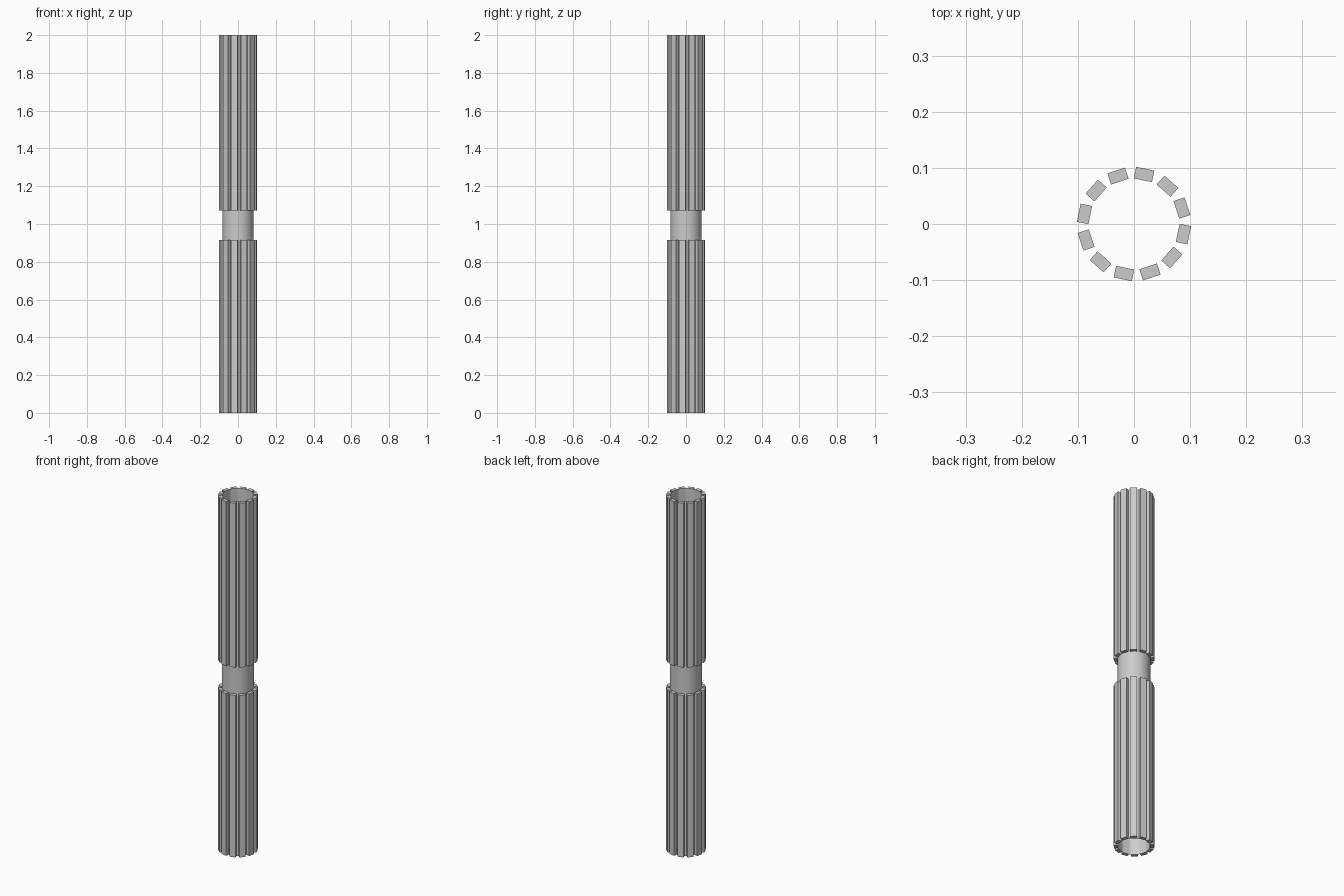
import bpy
from math import radians, cos, sin
from mathutils import Matrix
import bmesh

cube = bpy.data.objects.get("Cube")
if cube:
    bpy.data.objects.remove(cube, do_unlink=True)

grey = bpy.data.materials.new("light_grey")
grey.use_nodes = True
colour = (0.6, 0.6, 0.6, 1)
grey.diffuse_color = colour
grey.node_tree.nodes["Principled BSDF"].inputs["Base Color"].default_value = colour


def finish(name, bm):
    mesh = bpy.data.meshes.new(name)
    bm.to_mesh(mesh)
    bm.free()
    mesh.materials.append(grey)
    obj = bpy.data.objects.new(name, mesh)
    bpy.context.collection.objects.link(obj)
    return obj


def slat_ring(name, bottom, top):
    """Twelve upright slats standing radially around the tube."""
    bm = bmesh.new()
    for i in range(12):
        angle = radians(18.5 + 30 * i)
        place = (Matrix.Rotation(angle, 4, 'Z')
                 @ Matrix.Translation((0.09, 0, (bottom + top) / 2))
                 @ Matrix.Diagonal((0.021, 0.033, top - bottom, 1)))
        bmesh.ops.create_cube(bm, size=1, matrix=place)
    return finish(name, bm)


# Slatted grips below and above the bare band
slat_ring("lower_slats", 0, 0.915)
slat_ring("upper_slats", 1.072, 2)

# Thin open tube running through both grips
bm = bmesh.new()
bmesh.ops.create_cone(bm, cap_ends=False, segments=32, radius1=0.082, radius2=0.082,
                      depth=2, matrix=Matrix.Translation((0, 0, 1)))
for face in bm.faces:
    face.smooth = True
finish("inner_tube", bm)
